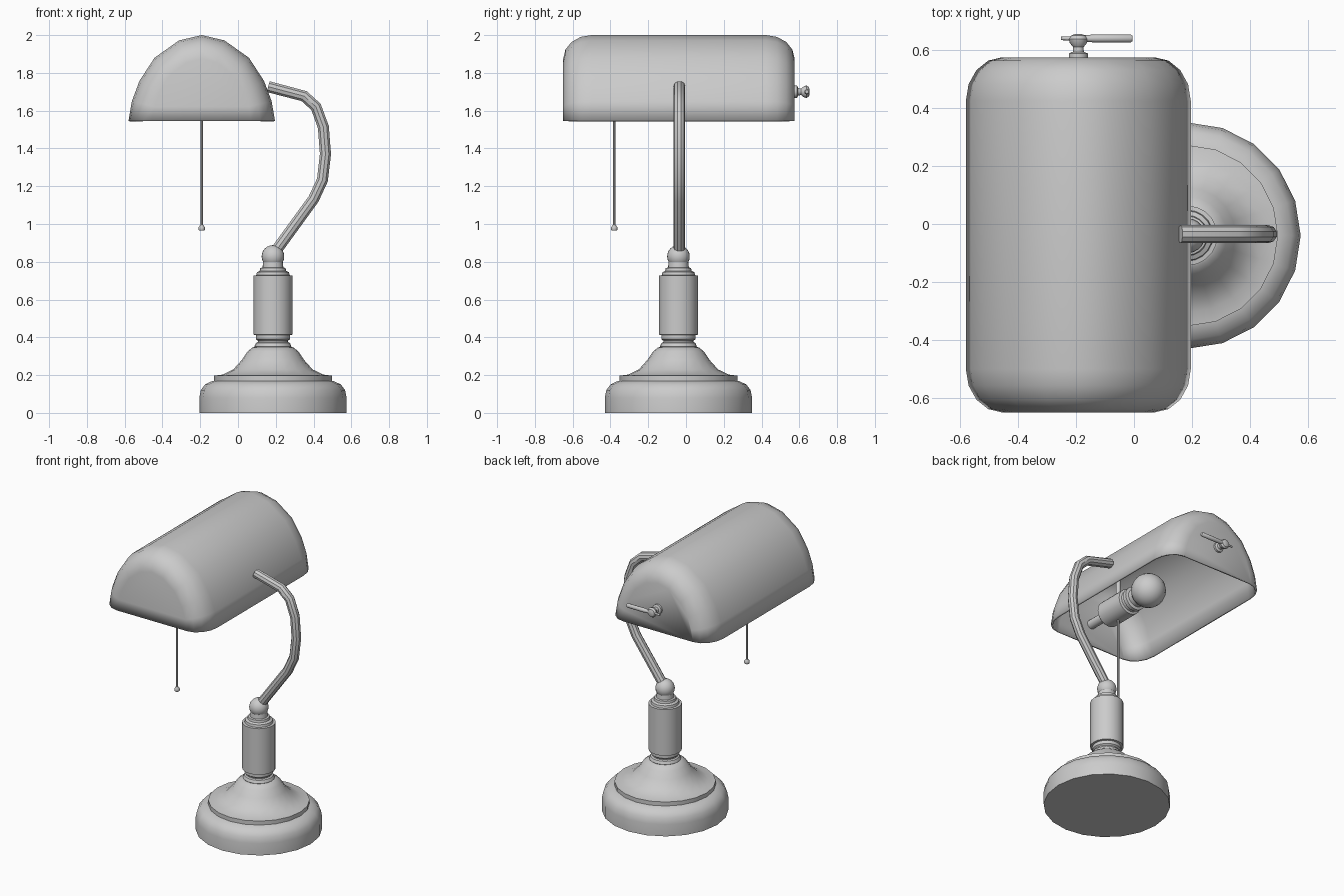
import bpy, bmesh, math
from mathutils import Matrix, Vector

if "Cube" in bpy.data.objects:
    bpy.data.objects.remove(bpy.data.objects["Cube"])

AXES = {'Z': Matrix(),
        'Y': Matrix.Rotation(-math.pi / 2, 4, 'X'),
        'X': Matrix.Rotation(math.pi / 2, 4, 'Y')}


def smooth(obj, angle=35):
    bpy.ops.object.select_all(action='DESELECT')
    obj.select_set(True)
    bpy.context.view_layer.objects.active = obj
    bpy.ops.object.shade_smooth_by_angle(angle=math.radians(angle))


def finish(name, bm, angle=35):
    bmesh.ops.recalc_face_normals(bm, faces=bm.faces[:])
    mesh = bpy.data.meshes.new(name)
    bm.to_mesh(mesh)
    bm.free()
    obj = bpy.data.objects.new(name, mesh)
    bpy.context.collection.objects.link(obj)
    smooth(obj, angle)
    return obj


def loft(bm, rings, closed=True):
    n = len(rings[0])
    for a, b in zip(rings, rings[1:]):
        for i in range(n if closed else n - 1):
            j = (i + 1) % n
            bm.faces.new((a[i], a[j], b[j], b[i]))
    bm.faces.new(rings[0])
    bm.faces.new(rings[-1])


def lathe(name, profile, origin, axis='Z', sides=20, angle=35):
    """Turn (radius, distance along axis) pairs around an axis."""
    bm = bmesh.new()
    m = Matrix.Translation(origin) @ AXES[axis]
    rings = []
    for r, h in profile:
        rings.append([bm.verts.new(m @ Vector((r * math.cos(t), r * math.sin(t), h)))
                      for t in (2 * math.pi * i / sides for i in range(sides))])
    loft(bm, rings)
    return finish(name, bm, angle)


def ball(name, radius, centre):
    bm = bmesh.new()
    bmesh.ops.create_uvsphere(bm, u_segments=20, v_segments=12, radius=radius,
                              matrix=Matrix.Translation(centre))
    return finish(name, bm)


FOOT = (0.185, -0.04, 0)
SX = -0.192          # shade centre line

# Round base with stepped rim and flared neck
lathe("base", [(.39, 0), (.39, .08), (.382, .12), (.36, .15), (.325, .167), (.312, .17),
               (.312, .197), (.265, .203), (.21, .23), (.165, .28), (.135, .325),
               (.11, .345), (.095, .35)], FOOT)

# Column with collars
lathe("column", [(.09, .34), (.098, .352), (.09, .37), (.08, .375), (.08, .382), (.09, .39),
                 (.09, .412), (.103, .414), (.103, .727), (.088, .729), (.085, .745),
                 (.07, .752), (.067, .767), (.055, .77), (.052, .80)], FOOT)
ball("pivot_ball", .06, (.185, -.04, .828))

# Curved arm
curve = bpy.data.curves.new("arm", 'CURVE')
curve.dimensions = '3D'
curve.bevel_depth = .031
curve.bevel_resolution = 3
curve.use_fill_caps = True
path = [(.195, .85), (.40, 1.132), (.447, 1.233), (.463, 1.37), (.452, 1.513),
        (.413, 1.62), (.35, 1.677), (.16, 1.727)]
spline = curve.splines.new('POLY')
spline.points.add(len(path) - 1)
for p, (x, z) in zip(spline.points, path):
    p.co = (x, -.035, z, 1)
arm = bpy.data.objects.new("arm", curve)
bpy.context.collection.objects.link(arm)
bpy.ops.object.select_all(action='DESELECT')
arm.select_set(True)
bpy.context.view_layer.objects.active = arm
bpy.ops.object.convert(target='MESH')
smooth(bpy.context.view_layer.objects.active)

# Shade: half-round section lofted along y, rounded at both ends, open below
half = [(.388, 0), (.37, .105), (.33, .212), (.25, .335), (.12, .427)]
section = half + [(0, .455)] + [(-x, z) for x, z in reversed(half)]
y0, y1, run, inset = -.65, .575, .15, .125
stations = []
for k in range(5):
    t = math.pi / 2 * k / 4
    stations.append((run * (1 - math.sin(t)), inset * (1 - math.cos(t))))
# stations run from the full section (far from the end) to the end cap
order = [(y0 + a, d) for a, d in
         [(run * (1 - math.sin(math.pi / 2 * k / 4)),
           inset * (1 - math.cos(math.pi / 2 * k / 4))) for k in (4, 3, 2, 1, 0)]]
order += [(y1 - (y - y0), d) for y, d in reversed(order)]
bm = bmesh.new()
rings = []
for y, d in order:
    sx, sz = (.388 - d) / .388, (.455 - d) / .455
    rings.append([bm.verts.new((SX + x * sx, y, 1.545 + z * sz)) for x, z in section])
loft(bm, rings, closed=False)
shade = finish("shade", bm, 40)
# Make sure normals point outward so the wall thickens inward
top = max(shade.data.polygons, key=lambda f: f.center.z)
if top.normal.z < 0:
    shade.data.flip_normals()
wall = shade.modifiers.new("wall", 'SOLIDIFY')
wall.thickness = .012
wall.offset = -1

# Lamp holder, bulb and supports inside the shade
lathe("socket", [(.03, -.645), (.03, -.49), (.075, -.485), (.085, -.475), (.085, -.27),
                 (.07, -.265), (.07, -.245), (.078, -.24), (.078, -.215), (.06, -.21),
                 (.06, -.17)], (SX, 0, 1.69), 'Y')
ball("bulb", .108, (SX, -.09, 1.69))
lathe("socket_hanger", [(.015, 1.74), (.015, 1.993)], (SX, -.38, 0), sides=12)

# Pull cord with end bead
lathe("pull_cord", [(.007, .98), (.007, 1.65)], (SX, -.38, 0), sides=8)
lathe("pull_bead", [(.014, .965), (.017, .97), (.017, .982), (.008, .995)],
      (SX, -.38, 0), sides=12)

# Tightening knob and lever on the back end
lathe("knob", [(.033, .565), (.033, .588), (.019, .594), (.018, .61), (.03, .625),
               (.033, .638), (.025, .65), (.012, .655)], (SX, 0, 1.70), 'Y', 16)
lathe("lever", [(.006, -.06), (.007, -.03), (.010, 0), (.014, .06), (.014, .18), (.009, .187)],
      (SX, .64, 1.70), 'X', 12)
